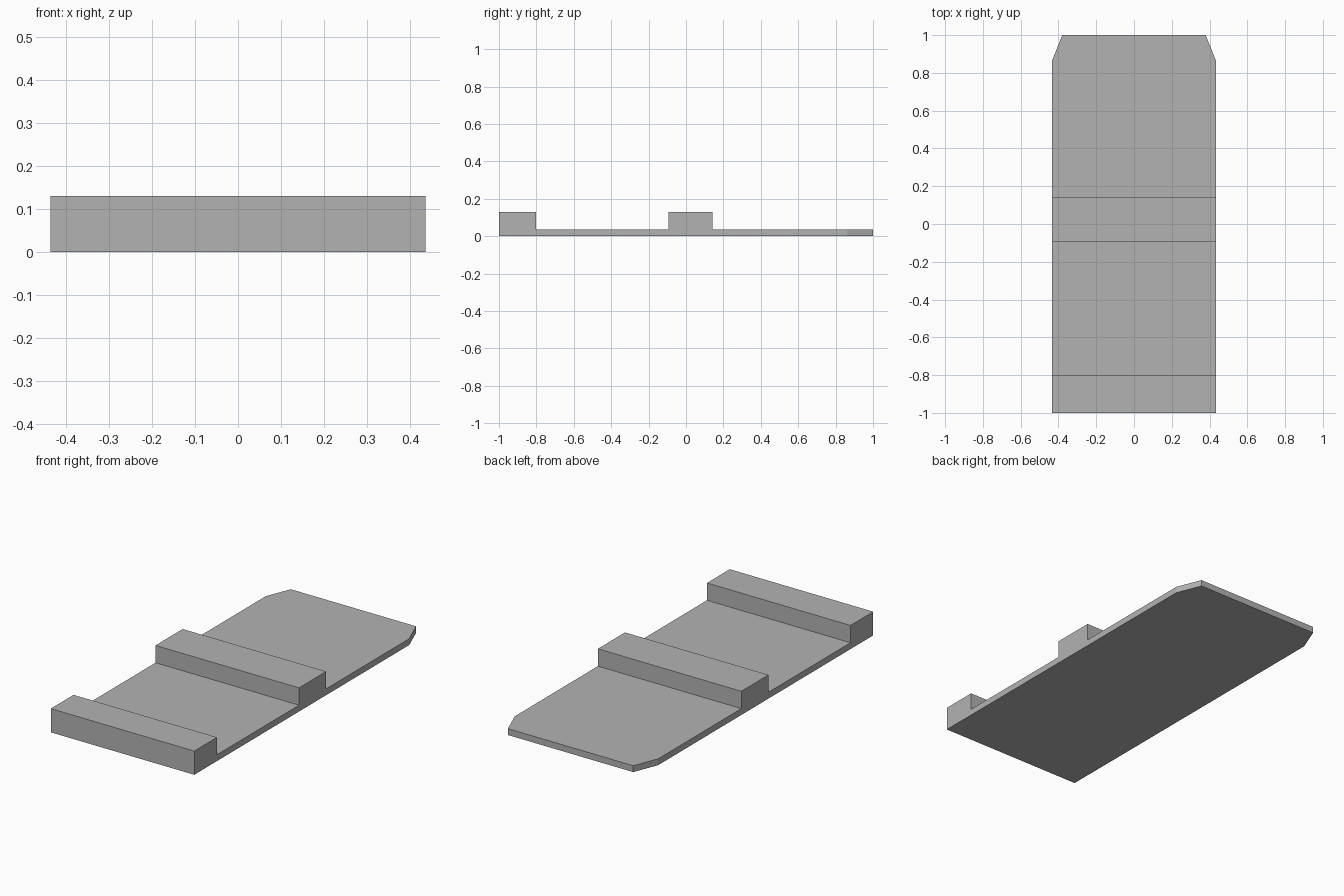
import bpy
import bmesh
from mathutils import Vector

cube = bpy.data.objects.get("Cube")
if cube:
    bpy.data.objects.remove(cube, do_unlink=True)

HALF_W = 0.435   # half width
SLAB, RIB = 0.035, 0.13   # heights of the plate and the cross ribs

# Plain grey material
grey = bpy.data.materials.new("grey")
grey.use_nodes = True
colour = (0.45, 0.45, 0.45, 1)
grey.diffuse_color = colour
grey.node_tree.nodes["Principled BSDF"].inputs["Base Color"].default_value = colour

# Side profile (y, z): thin plate with a front rib and a middle rib
profile = [(-1, 0), (1, 0), (1, SLAB),
           (0.142, SLAB), (0.142, RIB), (-0.093, RIB), (-0.093, SLAB),
           (-0.803, SLAB), (-0.803, RIB), (-1, RIB)]

bm = bmesh.new()
side = bm.faces.new([bm.verts.new((-HALF_W, y, z)) for y, z in profile])
extruded = bmesh.ops.extrude_face_region(bm, geom=[side], use_keep_orig=True)
moved = [v for v in extruded["geom"] if isinstance(v, bmesh.types.BMVert)]
bmesh.ops.translate(bm, verts=moved, vec=(2 * HALF_W, 0, 0))

# Cut off both back corners and close the openings
for s in (-1, 1):
    start = Vector((s * HALF_W, 0.862, 0))
    end = Vector((s * 0.38, 1, 0))
    along = end - start
    normal = Vector((s * along.y, -s * along.x, 0))
    cut = bmesh.ops.bisect_plane(bm, geom=bm.verts[:] + bm.edges[:] + bm.faces[:],
                                 plane_co=start, plane_no=normal, clear_outer=True)
    rim = [e for e in cut["geom_cut"] if isinstance(e, bmesh.types.BMEdge)]
    bmesh.ops.holes_fill(bm, edges=rim, sides=0)

bmesh.ops.recalc_face_normals(bm, faces=bm.faces[:])
mesh = bpy.data.meshes.new("ribbed_plate")
bm.to_mesh(mesh)
bm.free()
mesh.materials.append(grey)
plate = bpy.data.objects.new("ribbed_plate", mesh)
bpy.context.collection.objects.link(plate)
